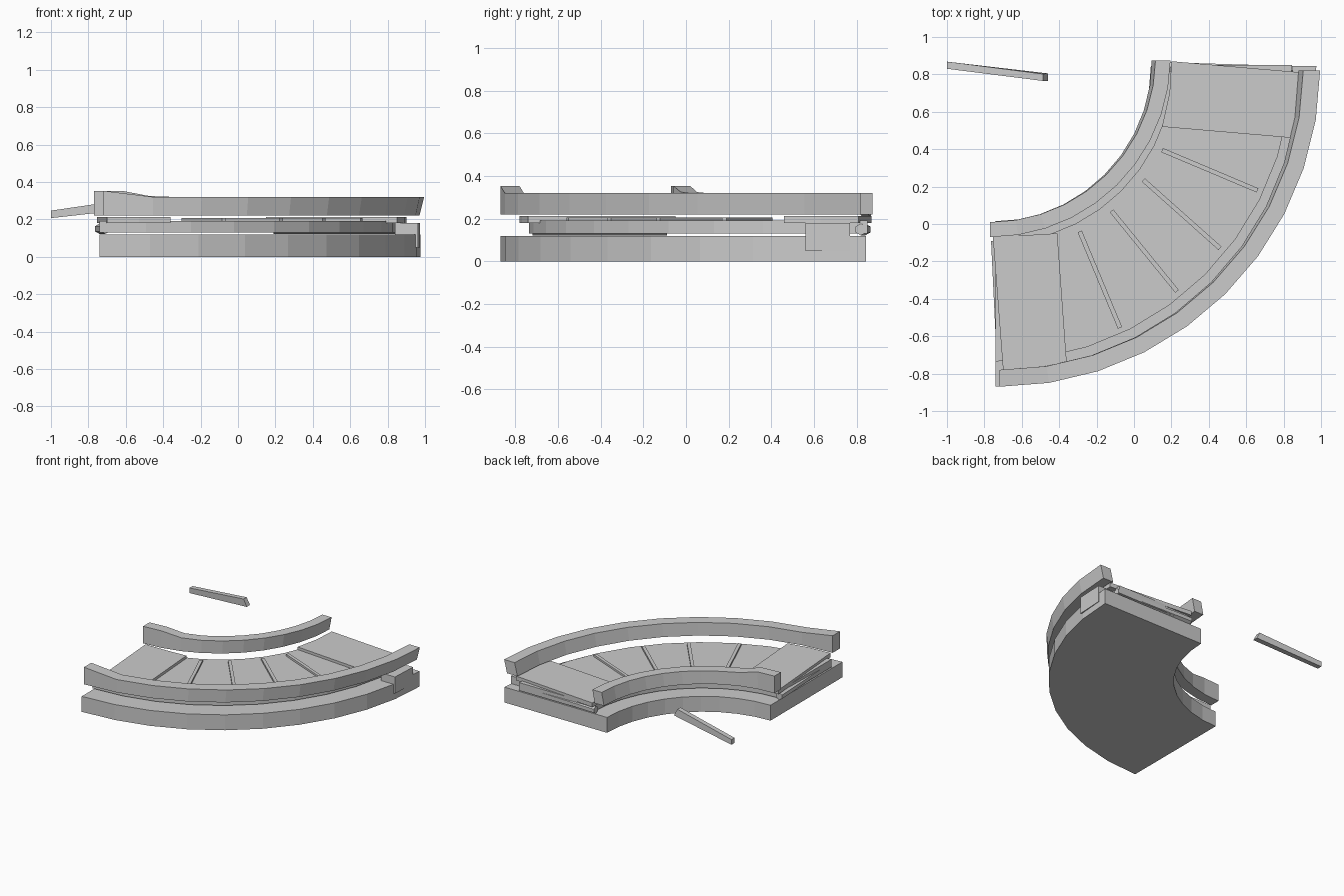
import bpy, math
from mathutils import Vector

if "Cube" in bpy.data.objects:
    bpy.data.objects.remove(bpy.data.objects["Cube"])


def make(name, verts, faces):
    me = bpy.data.meshes.new(name)
    me.from_pydata(verts, [], faces)
    me.update()
    ob = bpy.data.objects.new(name, me)
    bpy.context.collection.objects.link(ob)
    return ob


def arc_strip(name, c, r0, r1, z0, z1, seg=10, lean=0.0, raised=()):
    """Quarter ring swept from the right end (0 deg) to the left end (-90 deg)."""
    verts, faces = [], []
    for i in range(seg + 1):
        a = -math.pi / 2 * i / seg
        ca, sa = math.cos(a), math.sin(a)
        k = lean * (1 - i / seg)
        top = z1 + (raised[seg - i] if seg - i < len(raised) else 0)
        for r, z, s in ((r0, z0, 0), (r1, z0, 0), (r1, top, k), (r0, top, k)):
            verts.append((c[0] + r * ca + s, c[1] + r * sa, z))
    for i in range(seg):
        for j in range(4):
            a, b = i * 4 + j, i * 4 + (j + 1) % 4
            faces.append((a, a + 4, b + 4, b))
    n = seg * 4
    faces += [(0, 1, 2, 3), (n + 3, n + 2, n + 1, n)]
    return make(name, verts, faces)


def prism(name, pts, z0, z1):
    """Counter-clockwise outline raised between two heights."""
    n = len(pts)
    verts = [(x, y, z0) for x, y in pts] + [(x, y, z1) for x, y in pts]
    faces = [tuple(reversed(range(n))), tuple(range(n, 2 * n))]
    faces += [(i, (i + 1) % n, n + (i + 1) % n, n + i) for i in range(n)]
    return make(name, verts, faces)


def slat(name, p, q, w, z0, z1):
    p, q = Vector(p), Vector(q)
    d = (q - p).normalized() * w / 2
    s = Vector((-d.y, d.x))
    return prism(name, [p - s, q - s, q + s, p + s], z0, z1)


def roller(name, p, q, r):
    p, q = Vector(p), Vector(q)
    bpy.ops.mesh.primitive_cylinder_add(vertices=6, radius=r, depth=(q - p).length,
                                        location=(p + q) / 2)
    ob = bpy.context.object
    ob.name = name
    ob.rotation_euler = (q - p).to_track_quat('Z', 'Y').to_euler()


# Curved base and conveyor deck
arc_strip("base", (-0.74, 0.845), 0.83, 1.715, 0.0, 0.12)
arc_strip("deck", (-0.74, 0.85), 0.95, 1.585, 0.13, 0.192)

# Side rails, raised at the left end and leaning outward at the right end
arc_strip("inner_rail", (-0.77, 0.875), 0.865, 0.945, 0.22, 0.32, lean=0.02,
          raised=(0.033, 0.033, 0.005))
arc_strip("outer_rail", (-0.72, 0.82), 1.60, 1.69, 0.22, 0.32, lean=0.025,
          raised=(0.033,))

# Flat plates at both ends of the deck
prism("right_end_plate", [(0.15, 0.52), (0.85, 0.46), (0.89, 0.63), (0.90, 0.81),
                          (0.20, 0.87), (0.19, 0.70)], 0.18, 0.213)
prism("left_end_plate", [(-0.755, -0.06), (-0.70, -0.78), (-0.53, -0.77),
                         (-0.36, -0.74), (-0.41, -0.05), (-0.58, -0.06)], 0.18, 0.213)

# Cross slats on the belt
for i, (p, q) in enumerate([((0.15, 0.395), (0.66, 0.18)), ((0.05, 0.235), (0.46, -0.13)),
                            ((-0.12, 0.07), (0.23, -0.36)), ((-0.29, -0.04), (-0.075, -0.555))]):
    slat(f"slat_{i + 1}", p, q, 0.024, 0.185, 0.207)

# End rollers under the plates
roller("right_roller", (0.19, 0.84, 0.15), (0.85, 0.82, 0.15), 0.028)
roller("left_roller", (-0.74, -0.09, 0.15), (-0.71, -0.72, 0.15), 0.028)

# Drive box on the outer side of the right end
prism("drive_box", [(0.84, 0.56), (0.962, 0.56), (0.972, 0.77), (0.85, 0.77)], 0.05, 0.18)

# Loose bar lying off to the side, tilted upward
make("loose_bar",
     [(-1.0, 0.83, 0.207), (-0.46, 0.765, 0.268), (-0.46, 0.805, 0.268), (-1.0, 0.868, 0.207),
      (-1.0, 0.83, 0.247), (-0.487, 0.765, 0.322), (-0.487, 0.802, 0.322), (-1.0, 0.868, 0.247)],
     [(3, 2, 1, 0), (4, 5, 6, 7), (0, 1, 5, 4), (1, 2, 6, 5), (2, 3, 7, 6), (3, 0, 4, 7)])
